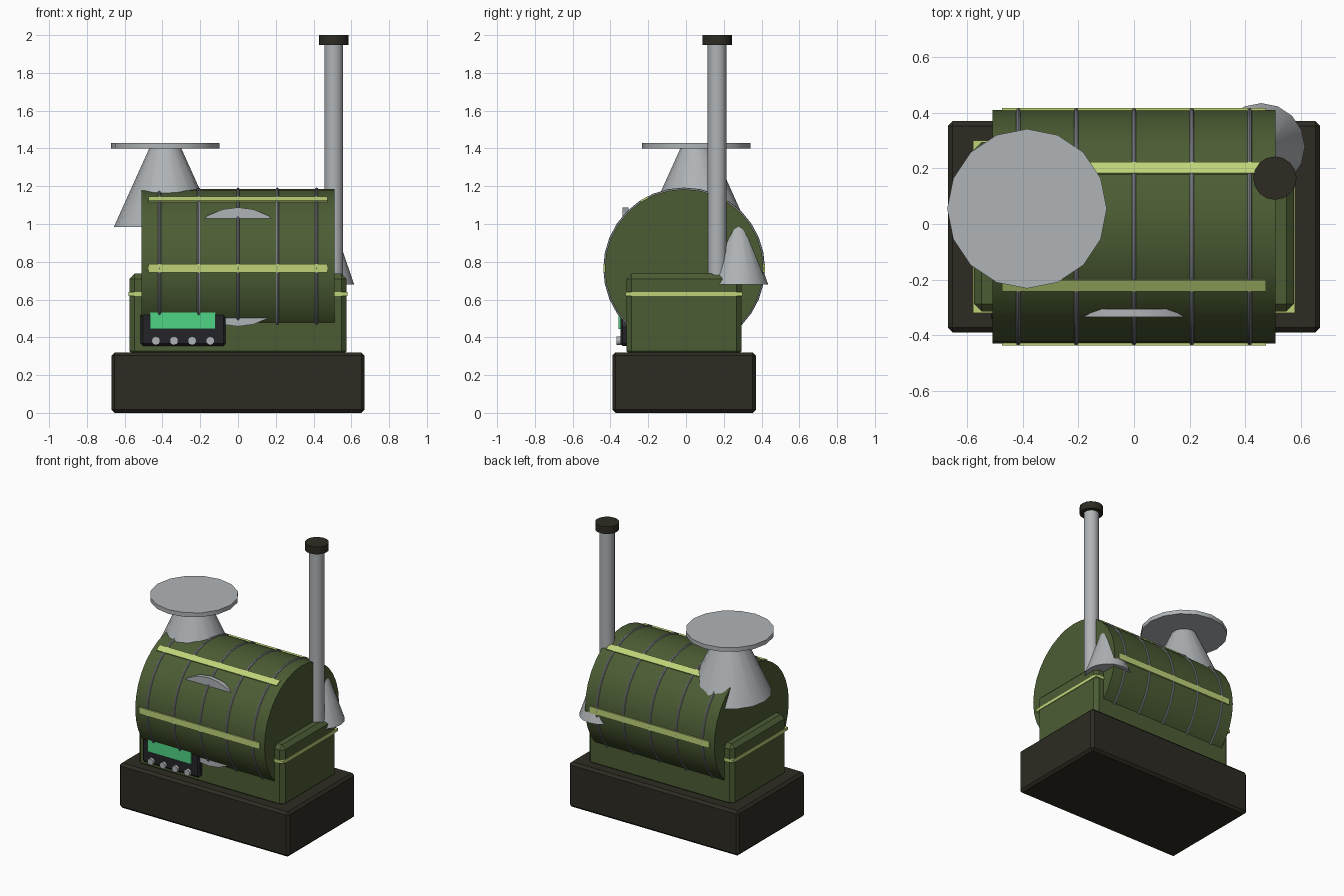
import bpy, math
from mathutils import Vector

cube = bpy.data.objects.get("Cube")
if cube:
    bpy.data.objects.remove(cube, do_unlink=True)


def material(name, r, g, b):
    m = bpy.data.materials.new(name)
    m.use_nodes = True
    m.diffuse_color = (r, g, b, 1)
    m.node_tree.nodes["Principled BSDF"].inputs["Base Color"].default_value = (r, g, b, 1)
    return m


GREEN = material("olive green", .072, .108, .034)
DARK = material("dark brown", .026, .024, .016)
LIME = material("pale lime", .52, .65, .19)
METAL = material("light metal", .43, .455, .47)
WIRE = material("wire grey", .27, .285, .31)
BLACK = material("panel black", .017, .017, .021)
SCREEN = material("screen green", .08, .66, .24)


def finish(name, mat, bevel=0, smooth=False):
    ob = bpy.context.object
    ob.name = name
    ob.data.materials.append(mat)
    if smooth:
        bpy.ops.object.shade_smooth_by_angle(angle=math.radians(35))
    if bevel:
        mod = ob.modifiers.new("Bevel", 'BEVEL')
        mod.width = bevel
        mod.segments = 1
    return ob


def box(name, mat, low, high, bevel=0):
    low, high = Vector(low), Vector(high)
    bpy.ops.mesh.primitive_cube_add(size=1, location=(low + high) / 2)
    bpy.context.object.scale = high - low
    bpy.ops.object.transform_apply(location=False, rotation=False, scale=True)
    return finish(name, mat, bevel)


def tube(name, mat, r1, r2, depth, centre, rot=(0, 0, 0), sides=16, smooth=True):
    bpy.ops.mesh.primitive_cone_add(vertices=sides, radius1=r1, radius2=r2, depth=depth,
                                    location=centre, rotation=rot)
    return finish(name, mat, smooth=smooth)


ALONG_X = (0, math.pi / 2, 0)
ALONG_Y = (math.pi / 2, 0, 0)
AXIS_Y, AXIS_Z, DRUM_R = -.01, .765, .42

# Base and housing
box("base", DARK, (-.67, -.39, 0), (.67, .37, .32), .017)
box("housing", GREEN, (-.575, -.315, .3), (.575, .295, .737), .027)
box("housing_trim", LIME, (-.58, -.32, .62), (.58, .3, .64))

# Drum with wire hoops and lengthwise slats
tube("drum", GREEN, DRUM_R, DRUM_R, 1.02, (0, AXIS_Y, AXIS_Z), ALONG_X, 32)
for i in range(5):
    bpy.ops.mesh.primitive_torus_add(major_radius=DRUM_R, minor_radius=.008,
                                     major_segments=32, minor_segments=8,
                                     location=((i - 2) * .208, AXIS_Y, AXIS_Z),
                                     rotation=ALONG_X)
    finish(f"hoop_{i + 1}", WIRE, smooth=True)
for i in range(6):
    a = i * math.pi / 3
    r = DRUM_R - .003
    slat = box(f"slat_{i + 1}", LIME, (-.475, -.01, -.023), (.475, .01, .023))
    slat.location = (0, AXIS_Y + r * math.cos(a), AXIS_Z + r * math.sin(a))
    slat.rotation_euler.x = a

# Round front plate cutting through the drum wall
tube("front_plate", METAL, .315, .315, .03, (0, -.32, .773), ALONG_Y, 24)

# Control panel
box("control_panel", BLACK, (-.515, -.348, .355), (-.065, -.3, .53), .012)
box("screen", SCREEN, (-.465, -.358, .445), (-.12, -.3, .55))
for i in range(4):
    tube(f"knob_{i + 1}", METAL, .023, .023, .03, (-.435 + i * .096, -.353, .382), ALONG_Y, 12)

# Hopper and its lid
tube("hopper", METAL, .272, .085, .415, (-.385, .055, 1.1925))
tube("hopper_lid", METAL, .287, .287, .03, (-.385, .055, 1.415))

# Rear spout
tube("rear_spout", METAL, .157, .047, .32, (.458, .278, .84))

# Chimney
tube("chimney", METAL, .05, .05, 1.25, (.507, .165, 1.345), sides=16)
tube("chimney_cap", DARK, .078, .078, .052, (.507, .165, 1.974), sides=16)
